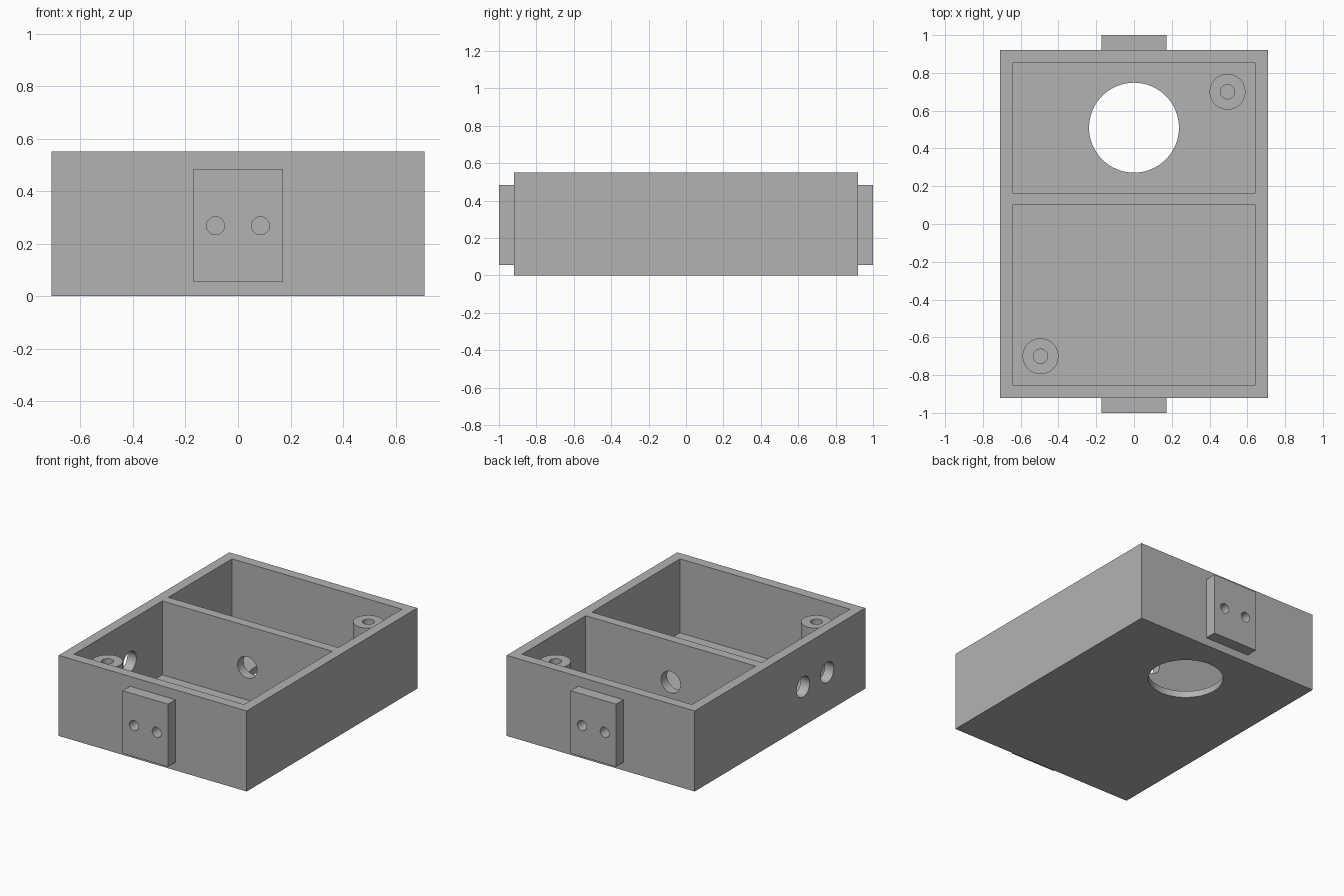
import bpy
from math import pi, radians

default = bpy.data.objects.get("Cube")
if default:
    bpy.data.objects.remove(default, do_unlink=True)

grey = bpy.data.materials.new("plain grey")
grey.use_nodes = True
colour = (0.45, 0.45, 0.45, 1)
grey.diffuse_color = colour
grey.node_tree.nodes["Principled BSDF"].inputs["Base Color"].default_value = colour

HALF_X, HALF_Y, TOP = 0.71, 0.92, 0.55
WALL, FLOOR = 0.068, 0.045
HOLE_Z = 0.268


def finish(obj, name):
    obj.name = name
    obj.data.materials.clear()
    obj.data.materials.append(grey)
    return obj


def box(name, low, high):
    centre = [(a + b) / 2 for a, b in zip(low, high)]
    bpy.ops.mesh.primitive_cube_add(size=1, location=centre)
    obj = bpy.context.object
    obj.scale = [b - a for a, b in zip(low, high)]
    bpy.ops.object.transform_apply(location=False, rotation=False, scale=True)
    return finish(obj, name)


def cylinder(name, centre, radius, depth, axis="z"):
    turn = {"x": (0, pi / 2, 0), "y": (pi / 2, 0, 0), "z": (0, 0, 0)}[axis]
    bpy.ops.mesh.primitive_cylinder_add(vertices=64, radius=radius, depth=depth,
                                        location=centre, rotation=turn)
    return finish(bpy.context.object, name)


def cut(target, cutters):
    bpy.ops.object.select_all(action="DESELECT")
    target.select_set(True)
    bpy.context.view_layer.objects.active = target
    for cutter in cutters:
        mod = target.modifiers.new("cut", "BOOLEAN")
        mod.operation, mod.solver, mod.object = "DIFFERENCE", "EXACT", cutter
        bpy.ops.object.modifier_apply(modifier=mod.name)
        bpy.data.objects.remove(cutter, do_unlink=True)
    bpy.ops.object.shade_smooth_by_angle(angle=radians(30))


# Open box with two compartments and a dividing wall
case = box("case", (-HALF_X, -HALF_Y, 0), (HALF_X, HALF_Y, TOP))
inner_x, inner_y = HALF_X - WALL, HALF_Y - WALL
cutters = [
    box("front_cavity", (-inner_x, -inner_y, FLOOR), (inner_x, 0.1, TOP + 0.1)),
    box("back_cavity", (-inner_x, 0.165, FLOOR), (inner_x, inner_y, TOP + 0.1)),
    # Large round opening in the floor
    cylinder("floor_hole", (0, 0.51, 0), 0.238, 0.3),
    # Cable hole through the dividing wall
    cylinder("divider_hole", (0, 0.13, HOLE_Z), 0.073, 0.3, "y"),
]
# Pair of holes in one long side wall
for y in (-0.25, -0.51):
    cutters.append(cylinder("side_hole", (-HALF_X, y, HOLE_Z), 0.07, 0.3, "x"))
cut(case, cutters)

# Raised end plates with two screw holes each
for side, label in ((-1, "front"), (1, "back")):
    ends = sorted((side * HALF_Y, side))
    plate = box(label + "_plate", (-0.172, ends[0], 0.055), (0.172, ends[1], 0.483))
    cut(plate, [cylinder("screw_hole", (x, side * 0.96, HOLE_Z), 0.034, 0.3, "y")
                for x in (-0.086, 0.086)])

# Screw posts in opposite corners
POST_TOP = 0.483
for side, label in ((-1, "front"), (1, "back")):
    x, y = side * 0.495, side * 0.7
    post = cylinder(label + "_post", (x, y, (FLOOR + POST_TOP) / 2), 0.095, POST_TOP - FLOOR)
    cut(post, [cylinder("post_hole", (x, y, 0.3), 0.038, 0.8)])
